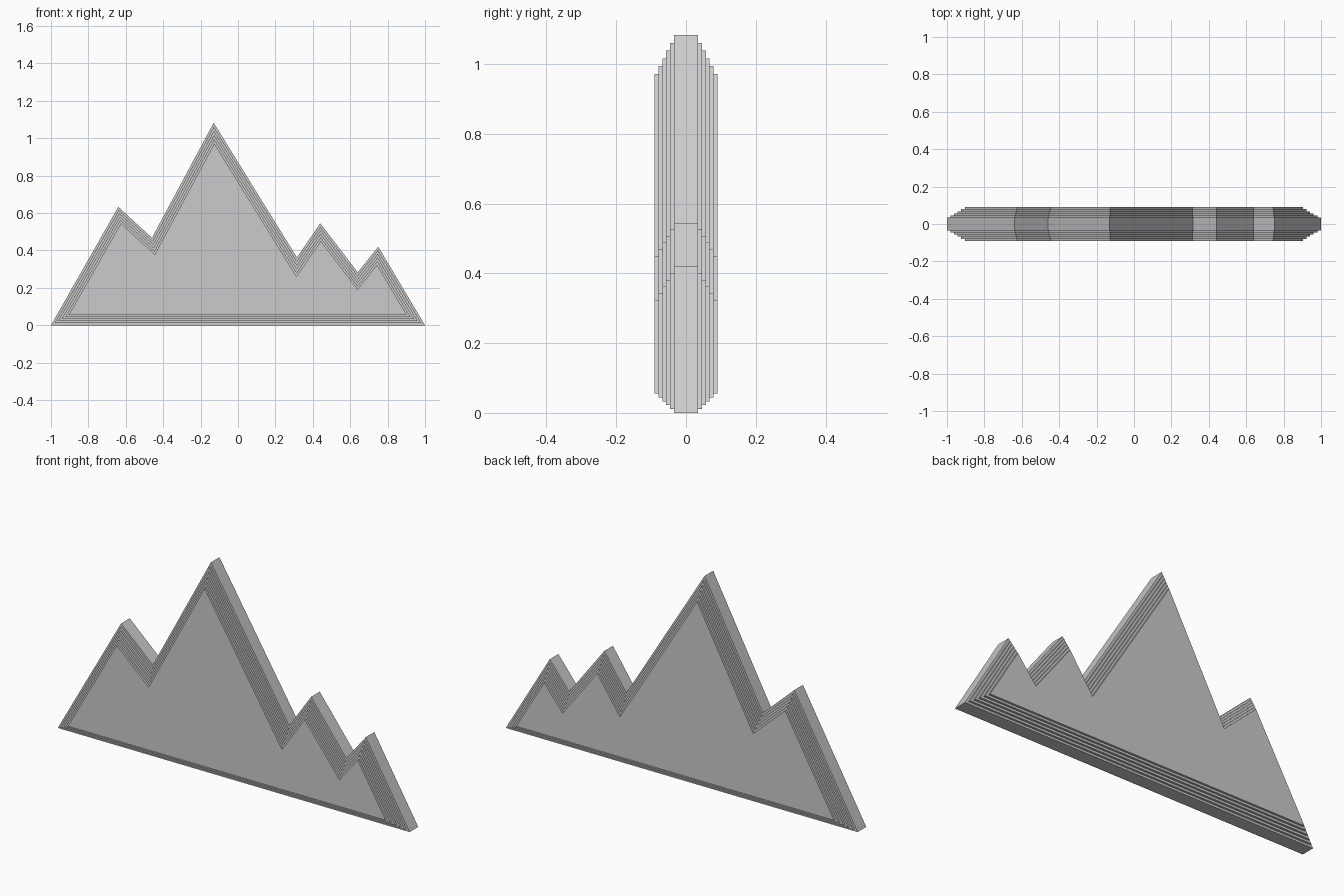
import bpy, bmesh
from mathutils import Vector

if "Cube" in bpy.data.objects:
    bpy.data.objects.remove(bpy.data.objects["Cube"])

# Mountain skyline (x, z), counter-clockwise seen from the front
OUTLINE = [(-1, 0), (1, 0), (0.75, 0.42), (0.64, 0.283), (0.44, 0.545),
           (0.315, 0.363), (-0.13, 1.083), (-0.46, 0.468), (-0.64, 0.633)]
STEPS = 5             # terraces on each face
INSET = 0.0111        # inward offset per terrace
CORE = 0.035          # half thickness of the central slab
RISE = 0.011          # thickness of each terrace


def inset(points, d):
    """Offset every edge inward by d with mitred corners."""
    pts = [Vector(p) for p in points]
    result = []
    for i, p in enumerate(pts):
        a = (p - pts[i - 1]).normalized()
        b = (pts[(i + 1) % len(pts)] - p).normalized()
        na, nb = Vector((-a.y, a.x)), Vector((-b.y, b.x))
        result.append(p + (na + nb) * d / (1 + na.dot(nb)))
    return result


# Levels from front to back: (y, inset), two rings per slab
front = []
for k in range(STEPS, -1, -1):
    y = CORE + RISE * k
    front.append((-y, INSET * k))
    if k:
        front.append((-(y - RISE), INSET * k))
levels = front + [(-y, d) for y, d in reversed(front)]

# Terraced mountain range, lofted ring by ring and capped
bm = bmesh.new()
rings = [[bm.verts.new((p.x, y, p.y)) for p in inset(OUTLINE, d)]
         for y, d in levels]
n = len(OUTLINE)
for r0, r1 in zip(rings, rings[1:]):
    for i in range(n):
        j = (i + 1) % n
        bm.faces.new((r0[i], r1[i], r1[j], r0[j]))
bm.faces.new(rings[0])
bm.faces.new(list(reversed(rings[-1])))
bmesh.ops.recalc_face_normals(bm, faces=bm.faces[:])

mesh = bpy.data.meshes.new("mountain_range")
bm.to_mesh(mesh)
bm.free()
bpy.context.collection.objects.link(bpy.data.objects.new("mountain_range", mesh))
